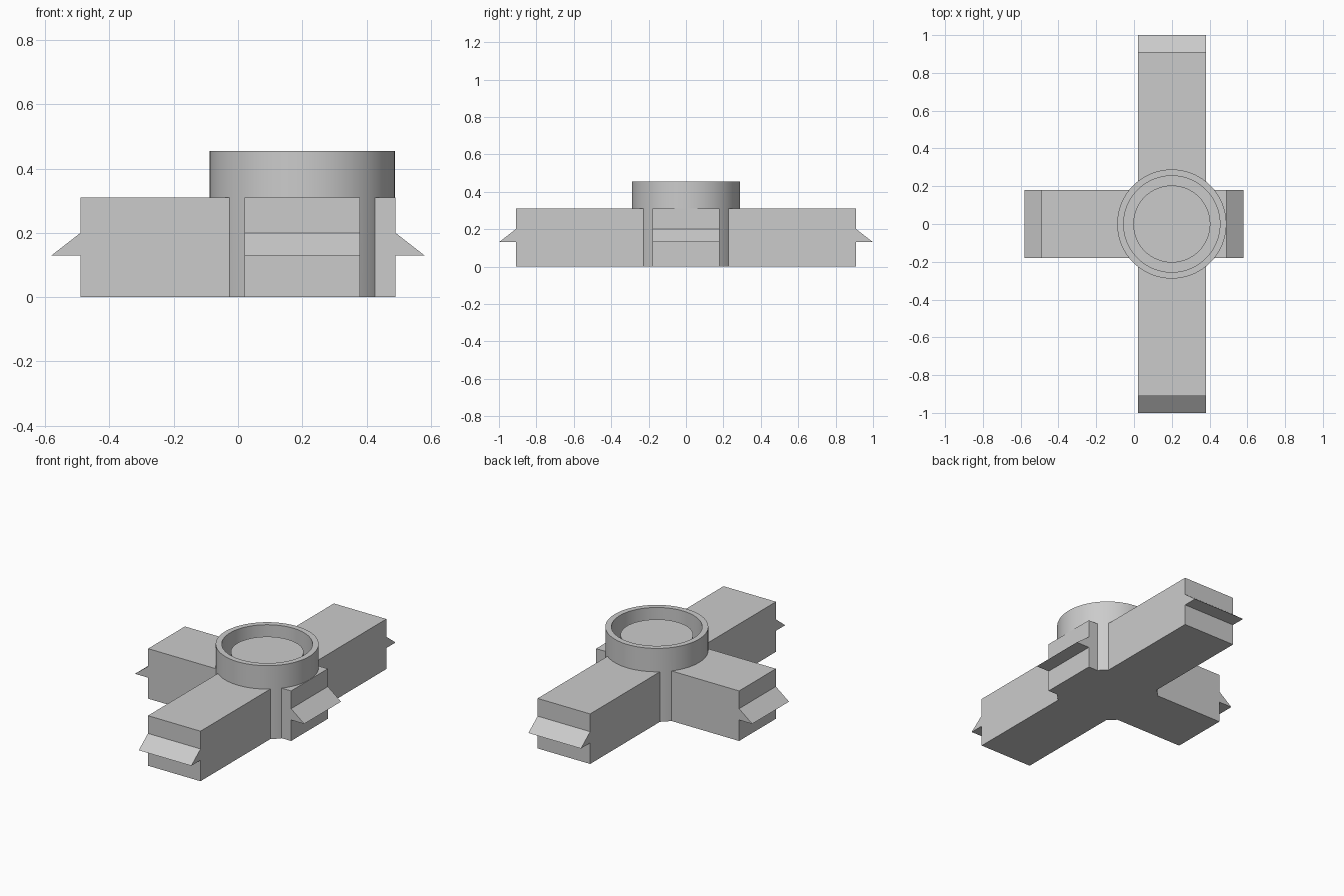
import bpy
import bmesh
import math
from mathutils import Matrix, Vector

cube = bpy.data.objects.get("Cube")
if cube:
    bpy.data.objects.remove(cube, do_unlink=True)

HUB_X = 0.2       # hub and long arm sit off centre
HALF_WIDTH = 0.18
ARM_TOP = 0.31

grey = bpy.data.materials.new("plain grey")
grey.use_nodes = True
grey.diffuse_color = (0.6, 0.6, 0.6, 1)
grey.node_tree.nodes["Principled BSDF"].inputs["Base Color"].default_value = grey.diffuse_color


def make_object(name, bm):
    bmesh.ops.recalc_face_normals(bm, faces=bm.faces)
    mesh = bpy.data.meshes.new(name)
    bm.to_mesh(mesh)
    bm.free()
    mesh.materials.append(grey)
    obj = bpy.data.objects.new(name, mesh)
    bpy.context.collection.objects.link(obj)
    return obj


def make_arm(name, face, tip, turn, offset):
    """Bar with a pointed catch on each end: mirrored side profile, extruded."""
    half = [(face, 0), (face, 0.13), (tip, 0.13), (face, 0.2), (face, ARM_TOP)]
    profile = half + [(-x, z) for x, z in reversed(half)]
    bm = bmesh.new()
    outline = bm.faces.new([bm.verts.new((x, -HALF_WIDTH, z)) for x, z in profile])
    result = bmesh.ops.extrude_face_region(bm, geom=[outline])
    moved = [v for v in result["geom"] if isinstance(v, bmesh.types.BMVert)]
    bmesh.ops.translate(bm, verts=moved, vec=(0, 2 * HALF_WIDTH, 0))
    bm.transform(Matrix.Translation((offset, 0, 0)) @ Matrix.Rotation(turn, 4, "Z"))
    return make_object(name, bm)


def make_lathe(name, profile, centre, steps):
    """Turn a radius and height profile about a vertical axis."""
    bm = bmesh.new()
    verts = [bm.verts.new((r, 0, z)) for r, z in profile]
    edges = [bm.edges.new(pair) for pair in zip(verts, verts[1:])]
    bmesh.ops.spin(bm, geom=verts + edges, cent=(0, 0, 0), axis=(0, 0, 1),
                   angle=math.tau, steps=steps, use_duplicate=False)
    bmesh.ops.remove_doubles(bm, verts=bm.verts, dist=0.0001)
    bmesh.ops.translate(bm, verts=bm.verts, vec=Vector((centre, 0, 0)))
    return make_object(name, bm)


# Crossing arms
body = make_arm("cross_body", 0.91, 1.0, math.pi / 2, HUB_X)
short_arm = make_arm("short_arm", 0.49, 0.58, 0, 0)

# Round hub: raised rim, groove and recessed centre disc
hub = make_lathe("hub", [(0, 0), (0.289, 0), (0.289, 0.455), (0.255, 0.455),
                         (0.255, 0.315), (0.204, 0.315), (0.204, 0.405), (0, 0.405)],
                 HUB_X, 96)

# Join the parts into one clean solid
bpy.context.view_layer.objects.active = body
for part in (short_arm, hub):
    union = body.modifiers.new("join", "BOOLEAN")
    union.operation = "UNION"
    union.solver = "EXACT"
    union.object = part
    bpy.ops.object.modifier_apply(modifier=union.name)
    bpy.data.objects.remove(part, do_unlink=True)

# Smooth the round walls, keep the edges sharp
for obj in bpy.context.selected_objects:
    obj.select_set(False)
body.select_set(True)
bpy.ops.object.shade_smooth_by_angle(angle=math.radians(25))
